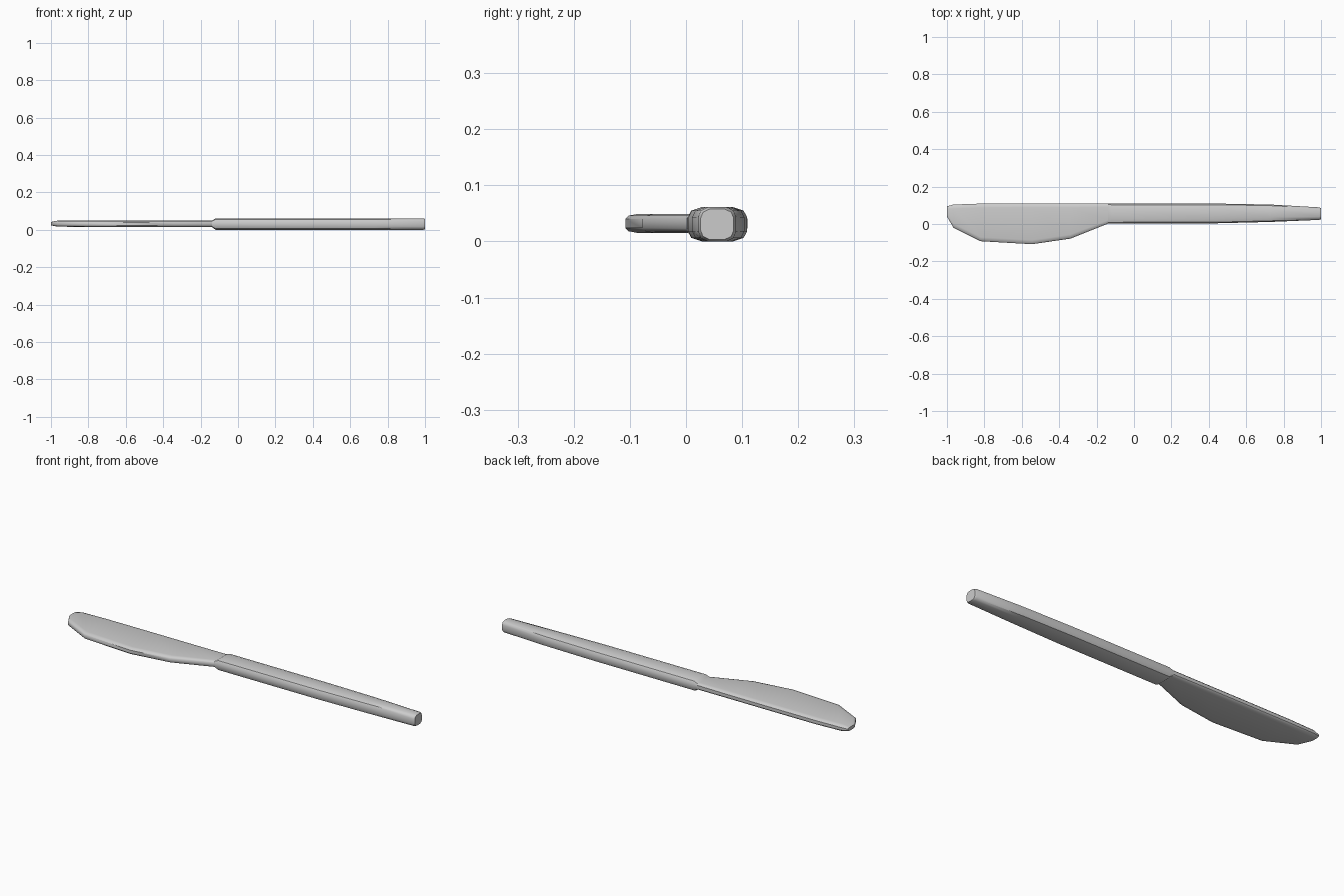
import bpy, bmesh

if "Cube" in bpy.data.objects:
    bpy.data.objects.remove(bpy.data.objects["Cube"])


def section(x, y0, y1, z0, z1, cy, cz):
    """12-sided rounded rectangle across the knife; cy, cz are the corner sizes."""
    corner = [(0, cz), (cy * 0.25, cz * 0.35), (cy, 0)]
    low_left = [(y0 + a, z0 + b) for a, b in corner]
    low_right = [(y1 - a, z0 + b) for a, b in reversed(corner)]
    top_right = [(y1 - a, z1 - b) for a, b in corner]
    top_left = [(y0 + a, z1 - b) for a, b in reversed(corner)]
    return [(x, y, z) for y, z in low_left + low_right + top_right + top_left]


def loft(name, stations, cap_start, cap_end):
    bm = bmesh.new()
    rings = [[bm.verts.new(p) for p in section(*s)] for s in stations]
    for a, b in zip(rings, rings[1:]):
        for i in range(len(a)):
            j = (i + 1) % len(a)
            bm.faces.new((a[i], a[j], b[j], b[i]))
    if cap_start:
        bm.faces.new(rings[0])
    if cap_end:
        bm.faces.new(rings[-1])
    bmesh.ops.recalc_face_normals(bm, faces=bm.faces)
    mesh = bpy.data.meshes.new(name)
    bm.to_mesh(mesh)
    bm.free()
    obj = bpy.data.objects.new(name, mesh)
    bpy.context.collection.objects.link(obj)
    bpy.context.view_layer.objects.active = obj
    obj.select_set(True)
    bpy.ops.object.shade_smooth_by_angle(angle=0.7)
    obj.select_set(False)
    return obj


# neck ring shared by blade and handle
neck = (-0.14, 0.002, 0.109, 0.015, 0.049, 0.018, 0.008)

# blade: x, y range, z range, corner size
loft("blade", [
    (-1.0, 0.04, 0.095, 0.024, 0.042, 0.012, 0.005),
    (-0.965, -0.02, 0.104, 0.017, 0.049, 0.022, 0.009),
    (-0.82, -0.092, 0.109, 0.015, 0.049, 0.022, 0.009),
    (-0.545, -0.108, 0.110, 0.015, 0.049, 0.022, 0.009),
    (-0.34, -0.078, 0.110, 0.015, 0.049, 0.022, 0.009),
    neck,
], True, False)

# handle, tapering toward its butt
loft("handle", [
    neck,
    (-0.12, 0.003, 0.109, 0.0, 0.061, 0.025, 0.018),
    (0.45, 0.004, 0.109, 0.0, 0.061, 0.025, 0.018),
    (0.73, 0.011, 0.104, 0.0, 0.061, 0.024, 0.018),
    (0.99, 0.022, 0.089, 0.0, 0.061, 0.017, 0.017),
    (1.0, 0.026, 0.085, 0.003, 0.058, 0.017, 0.017),
], False, True)
